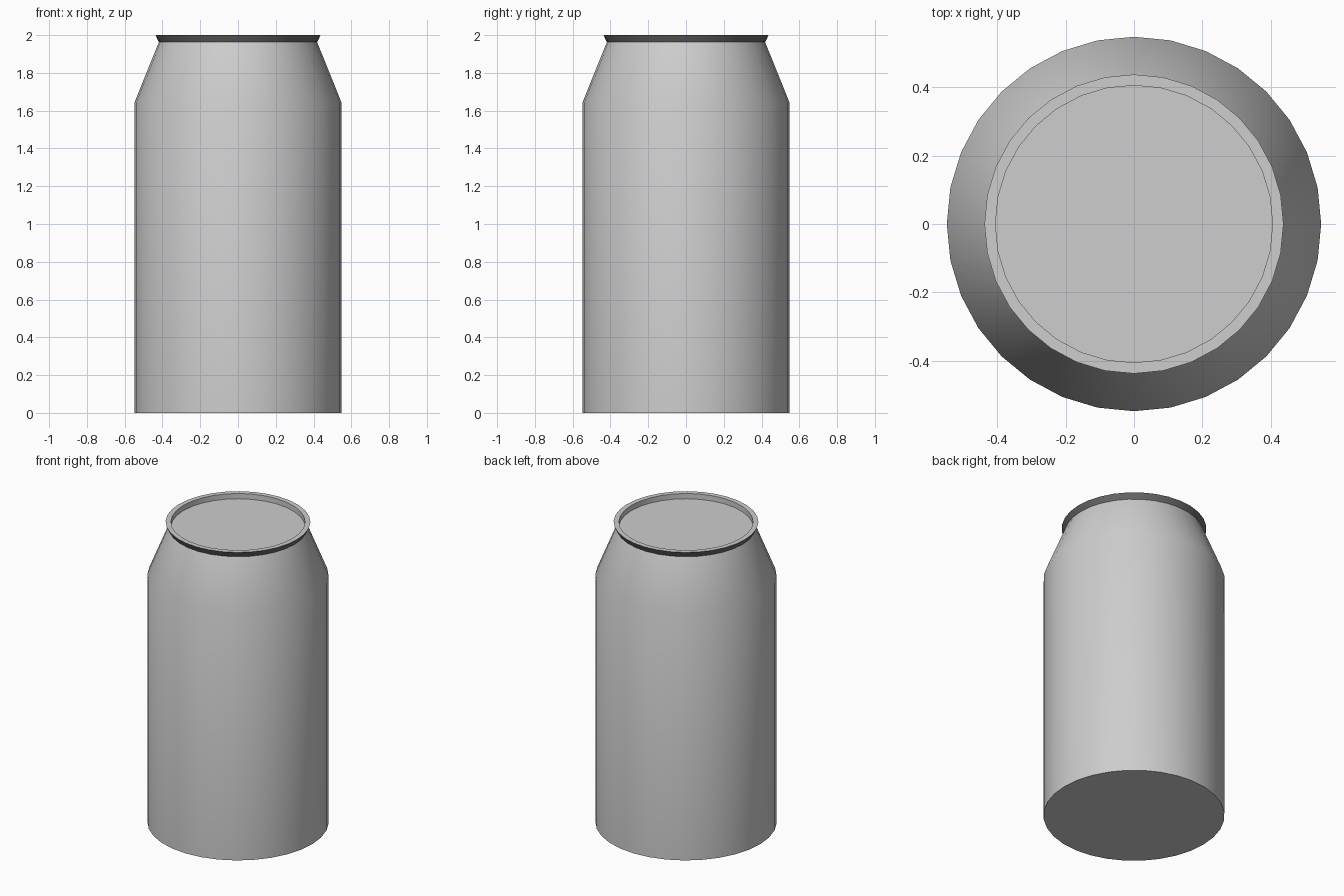
import bpy
import bmesh
import math

SIDES = 32

cube = bpy.data.objects.get("Cube")
if cube:
    bpy.data.objects.remove(cube, do_unlink=True)


def material(name, value):
    mat = bpy.data.materials.new(name)
    mat.use_nodes = True
    colour = (value, value, value, 1.0)
    mat.diffuse_color = colour
    mat.node_tree.nodes["Principled BSDF"].inputs["Base Color"].default_value = colour
    return mat


light_grey = material("light_grey", 0.61)
dark_grey = material("dark_grey", 0.14)


def lathe(name, profile, mat, cap_first=False):
    """Revolve (radius, height) points, listed with the outside on the right."""
    bm = bmesh.new()
    rings = []
    for r, z in profile:
        rings.append([bm.verts.new((r * math.cos(2 * math.pi * i / SIDES),
                                    r * math.sin(2 * math.pi * i / SIDES), z))
                      for i in range(SIDES)])
    for low, high in zip(rings, rings[1:]):
        for i in range(SIDES):
            j = (i + 1) % SIDES
            bm.faces.new((low[i], low[j], high[j], high[i]))
    if cap_first:
        bm.faces.new(rings[0][::-1])
    if len(rings) == 1:
        bm.faces.new(rings[0])
    mesh = bpy.data.meshes.new(name)
    bm.to_mesh(mesh)
    bm.free()
    mesh.materials.append(mat)
    obj = bpy.data.objects.new(name, mesh)
    bpy.context.collection.objects.link(obj)
    mesh.shade_smooth()
    mesh.set_sharp_from_angle(angle=math.radians(30))


# Closed base, straight wall and tapered shoulder
lathe("can_body", [(0.547, 0.0), (0.547, 1.646), (0.419, 1.963)], light_grey, cap_first=True)

# Dark flared band under the lip
lathe("rim_band", [(0.419, 1.963), (0.437, 2.0)], dark_grey)

# Flat top lip and inner wall
lathe("rim_lip", [(0.437, 2.0), (0.405, 2.0), (0.405, 1.965)], light_grey)

# Recessed lid
lathe("can_lid", [(0.405, 1.965)], light_grey)
